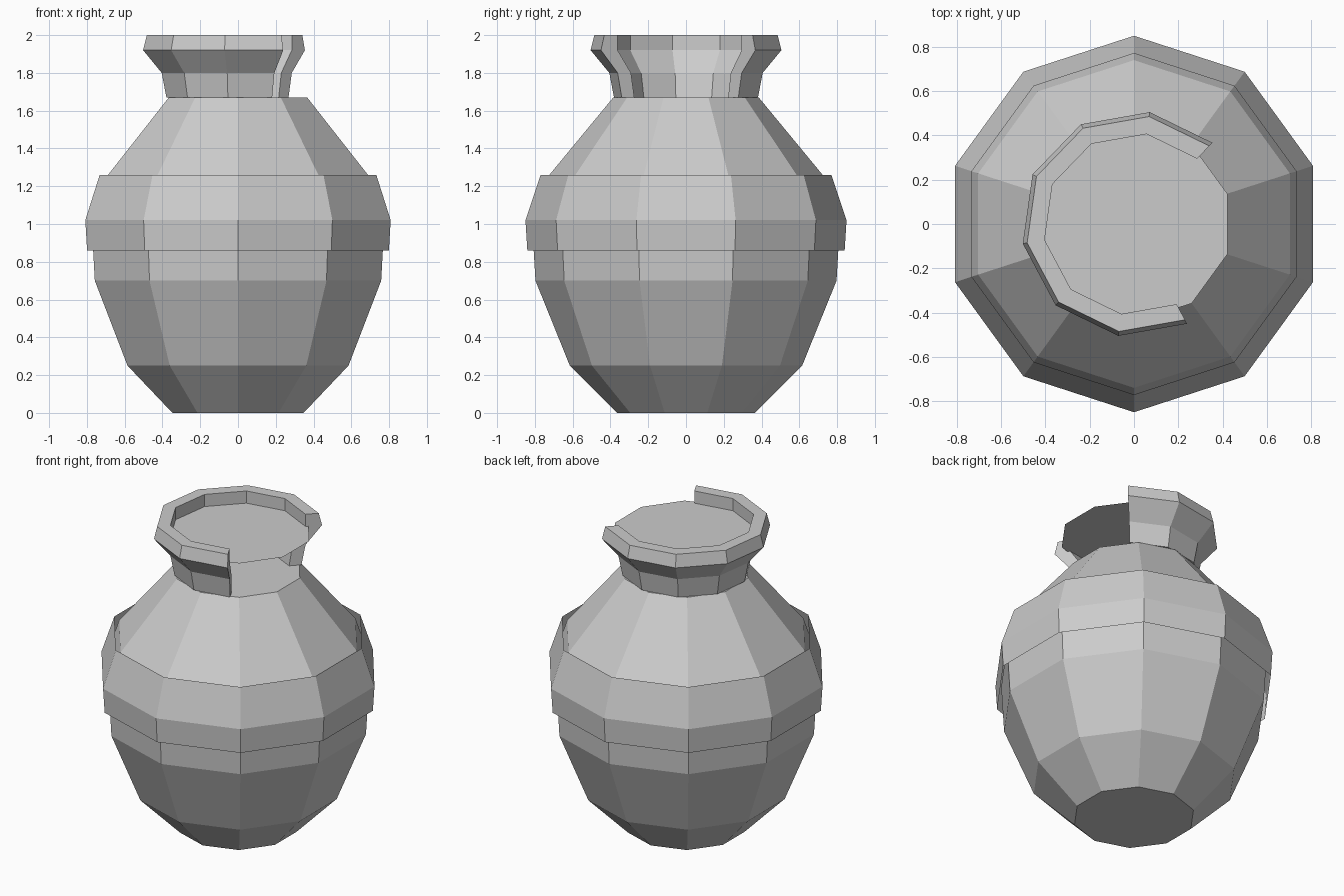
import bpy
import bmesh
from math import cos, sin, radians

if "Cube" in bpy.data.objects:
    bpy.data.objects.remove(bpy.data.objects["Cube"])

SIDES = 10
STEP = 360 / SIDES


def lathe(name, profile, start=18, segments=SIDES, caps=False, loop=False):
    """Sweep (radius, z) points around z; segments < SIDES leaves a gap."""
    bm = bmesh.new()
    full = segments == SIDES
    columns = SIDES if full else segments + 1
    rings = []
    for k in range(columns):
        a = radians(start + k * STEP)
        rings.append([bm.verts.new((r * cos(a), r * sin(a), z)) for r, z in profile])
    n = len(profile)
    for k in range(segments):
        a, b = rings[k], rings[(k + 1) % columns]
        for i in range(n if loop else n - 1):
            j = (i + 1) % n
            bm.faces.new((a[i], b[i], b[j], a[j]))
    if full and caps:
        bm.faces.new([c[0] for c in reversed(rings)])
        bm.faces.new([c[-1] for c in rings])
    if not full:
        bm.faces.new(rings[0])
        bm.faces.new(list(reversed(rings[-1])))
        bmesh.ops.recalc_face_normals(bm, faces=bm.faces)
    mesh = bpy.data.meshes.new(name)
    bm.to_mesh(mesh)
    bm.free()
    obj = bpy.data.objects.new(name, mesh)
    bpy.context.collection.objects.link(obj)
    return obj


# Closed pot body
lathe("body", [(0.365, 0), (0.615, 0.25), (0.797, 0.70), (0.815, 1.01),
               (0.74, 1.24), (0.385, 1.67)], caps=True)

# Thin open band standing off the widest part
lathe("band", [(0.84, 0.86), (0.85, 1.02), (0.77, 1.26)])

# Thick broken neck and rim, three sides missing toward +x
lathe("neck", [(0.385, 1.67), (0.41, 1.80), (0.51, 1.92), (0.49, 2.0),
               (0.41, 2.0), (0.41, 1.92), (0.33, 1.80), (0.31, 1.67)],
      start=46, segments=7, loop=True)

# Flat sheet filling the mouth
bpy.ops.mesh.primitive_circle_add(vertices=SIDES, radius=0.443,
                                  fill_type='NGON', location=(0, 0, 1.92))
bpy.context.object.name = "contents_surface"
